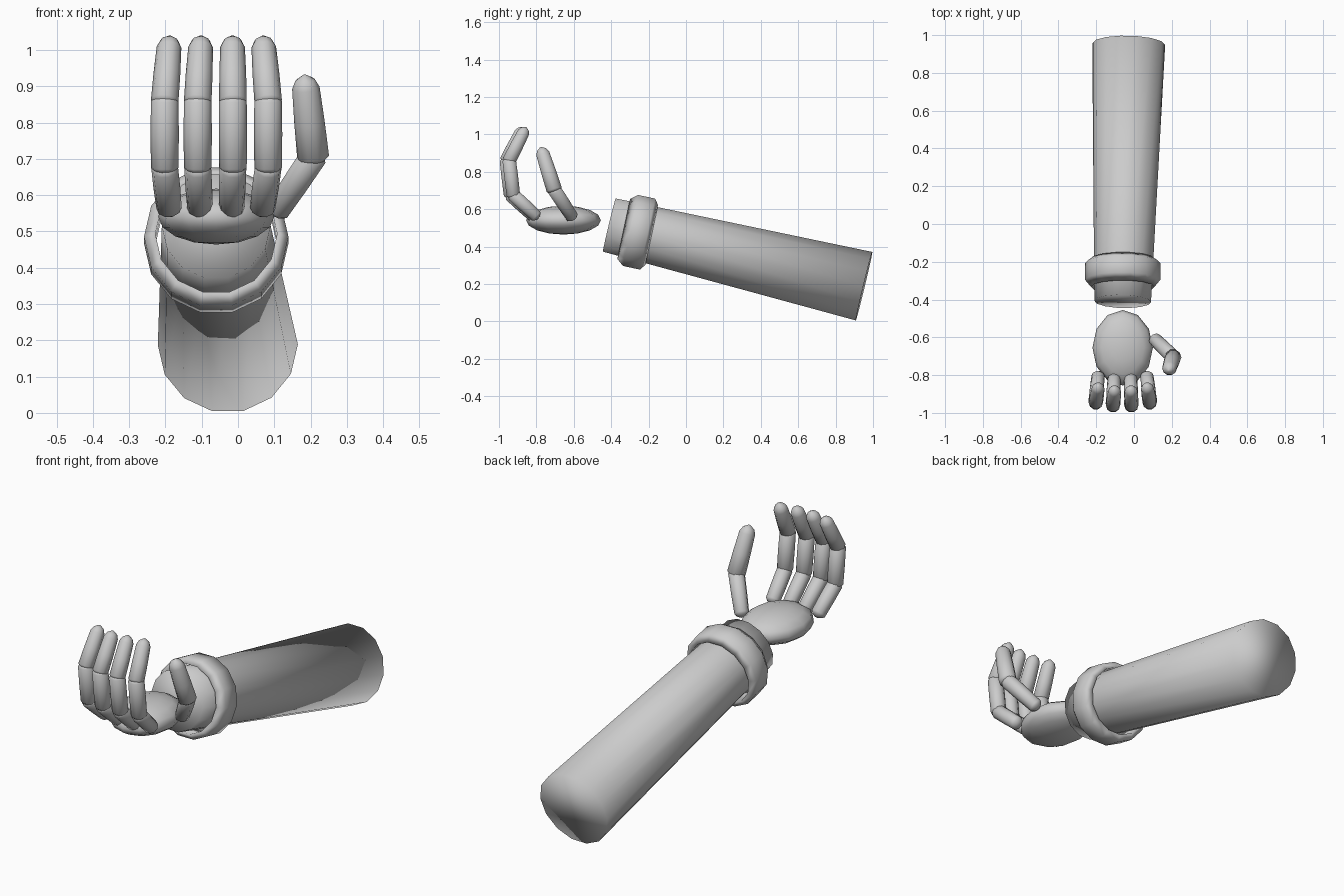
import bpy, bmesh, math
from mathutils import Vector

if "Cube" in bpy.data.objects:
    bpy.data.objects.remove(bpy.data.objects["Cube"])

grey = bpy.data.materials.new("light_grey")
grey.diffuse_color = (0.6, 0.6, 0.6, 1)
grey.use_nodes = True
grey.node_tree.nodes["Principled BSDF"].inputs["Base Color"].default_value = grey.diffuse_color


def finish(bm, name):
    bmesh.ops.recalc_face_normals(bm, faces=bm.faces)
    for f in bm.faces:
        f.smooth = True
    me = bpy.data.meshes.new(name)
    bm.to_mesh(me)
    bm.free()
    me.materials.append(grey)
    ob = bpy.data.objects.new(name, me)
    bpy.context.collection.objects.link(ob)
    return ob


def lathe(name, profile, origin, axis, sides, closed=False):
    """Spin (distance along axis, radius) pairs around an axis."""
    bm = bmesh.new()
    o, u = Vector(origin), Vector(axis).normalized()
    side = (Vector((1, 0, 0)) - u * u.x).normalized()
    up = u.cross(side)
    loops = []
    for d, r in profile:
        loops.append([bm.verts.new(o + u * d + r * (side * math.cos(a) + up * math.sin(a)))
                      for a in (2 * math.pi * i / sides for i in range(sides))])
    pairs = list(zip(loops, loops[1:]))
    if closed:
        pairs.append((loops[-1], loops[0]))
    else:
        bm.faces.new(loops[0])
        bm.faces.new(loops[-1])
    for a, b in pairs:
        for i in range(sides):
            j = (i + 1) % sides
            bm.faces.new((a[i], a[j], b[j], b[i]))
    return finish(bm, name)


def segment(name, a, b, r0, r1, tip=0.02):
    """Finger segment: tapered tube with small domed ends."""
    a, b = Vector(a), Vector(b)
    n = (b - a).length
    prof = [(-0.018, r0 * 0.35), (-0.01, r0 * 0.75), (0, r0), (n / 2, (r0 + r1) / 2 + 0.001),
            (n, r1), (n + tip * 0.6, r1 * 0.72), (n + tip, r1 * 0.12)]
    return lathe(name, prof, a, b - a, 10)


# Forearm: one long cone, capped at both ends
back, front = Vector((-0.028, 0.952, 0.188)), Vector((-0.06, -0.41, 0.515))
length = (front - back).length
t = length - 0.2
lathe("forearm", [(0, 0.193), (t, 0.193 - 0.043 * t / length), (length, 0.15)],
      back, front - back, 14)

# Loose wrist ring with chamfered rims
lathe("wrist_ring", [(0.085, 0.168), (0.047, 0.199), (-0.045, 0.199), (-0.068, 0.168)],
      (-0.06, -0.25, 0.476), (0, -0.978, 0.208), 14, closed=True)

# Palm: flattened sphere
bm = bmesh.new()
bmesh.ops.create_uvsphere(bm, u_segments=12, v_segments=8, radius=1)
for v in bm.verts:
    v.co = Vector((-0.06 + 0.16 * v.co.x, -0.655 + 0.2 * v.co.y, 0.541 + 0.077 * v.co.z))
finish(bm, "palm")

# Four curled fingers: x at base, knuckles and tip, then forward offset
fingers = [(-0.19, -0.202, -0.19, 0.012), (-0.105, -0.111, -0.103, -0.003),
           (-0.018, -0.014, -0.015, -0.003), (0.068, 0.083, 0.071, 0.012)]
for i, (xb, xm, xt, dy) in enumerate(fingers, 1):
    p = [(xb, -0.815 + dy, 0.565), (xm, -0.935 + dy, 0.675),
         (xm, -0.957 + dy, 0.86), (xt, -0.882 + dy, 1.008)]
    segment(f"finger_{i}_base", p[0], p[1], 0.035, 0.037)
    segment(f"finger_{i}_middle", p[1], p[2], 0.038, 0.038)
    segment(f"finger_{i}_tip", p[2], p[3], 0.038, 0.034, 0.034)

# Thumb in two segments
joint = (0.207, -0.705, 0.705)
segment("thumb_base", (0.11, -0.61, 0.56), joint, 0.035, 0.039)
segment("thumb_tip", joint, (0.187, -0.765, 0.895), 0.044, 0.038, 0.038)
